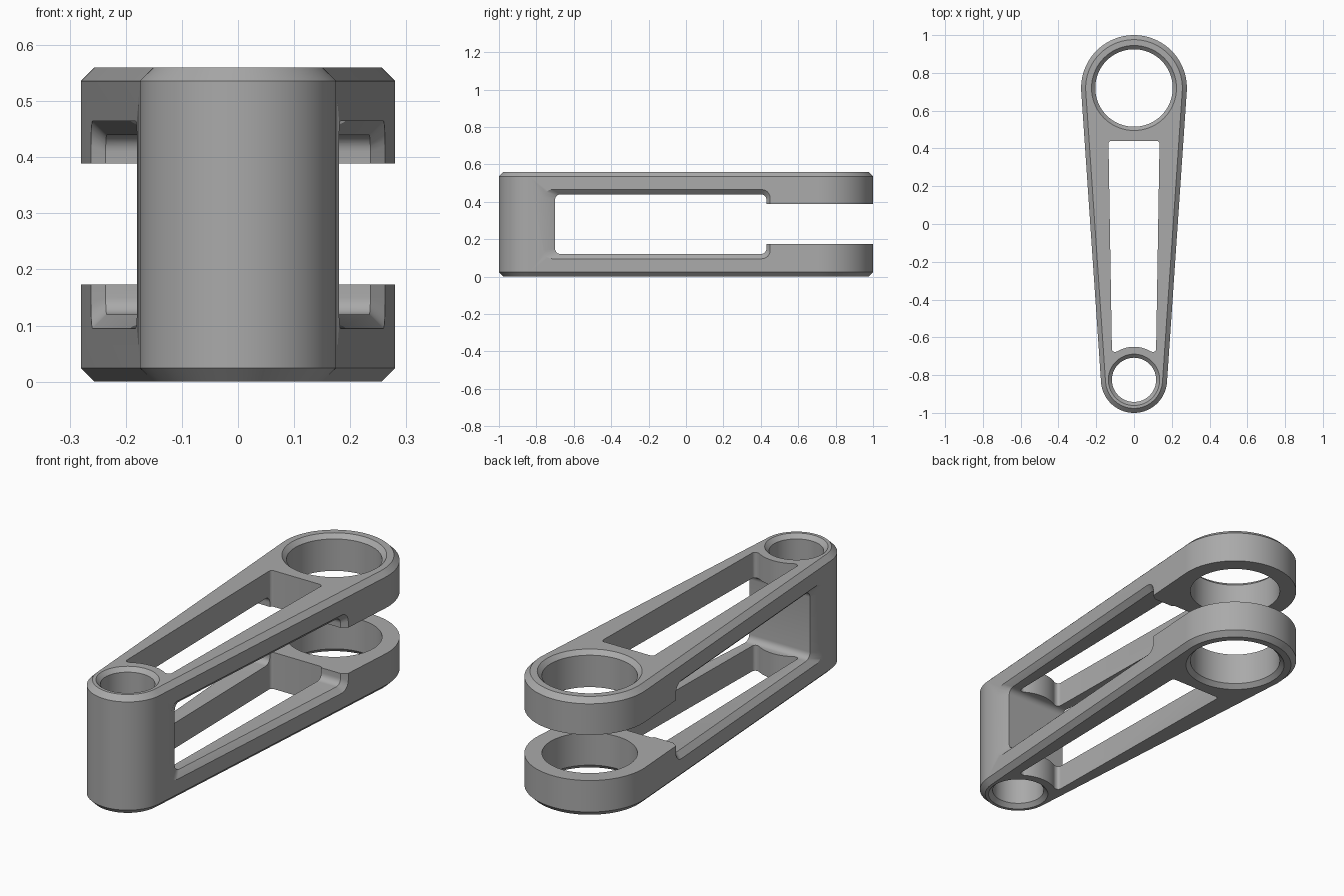
import bpy, bmesh, math

if "Cube" in bpy.data.objects:
    bpy.data.objects.remove(bpy.data.objects["Cube"])

H = 0.56                      # total height
BIG_Y, BIG_R = 0.72, 0.28     # forked end
SMALL_Y, SMALL_R = -0.825, 0.175
CH = 0.024                    # edge chamfer
TILT = math.asin((BIG_R - SMALL_R) / (BIG_Y - SMALL_Y))

def loft(name, loops):
    """Closed solid through equal-length loops of 3D points."""
    bm = bmesh.new()
    rings = [[bm.verts.new(p) for p in loop] for loop in loops]
    n = len(rings[0])
    for a, b in zip(rings, rings[1:]):
        for i in range(n):
            j = (i + 1) % n
            bm.faces.new((a[i], a[j], b[j], b[i]))
    bm.faces.new(rings[0][::-1])
    bm.faces.new(rings[-1])
    bmesh.ops.recalc_face_normals(bm, faces=bm.faces)
    me = bpy.data.meshes.new(name)
    bm.to_mesh(me)
    bm.free()
    ob = bpy.data.objects.new(name, me)
    bpy.context.collection.objects.link(ob)
    return ob

def arc(cx, cy, r, a0, a1, n):
    return [(cx + r * math.cos(a0 + (a1 - a0) * i / n),
             cy + r * math.sin(a0 + (a1 - a0) * i / n)) for i in range(n + 1)]

def outline(off):
    """Hull of the two end circles, inset by off."""
    return (arc(0, BIG_Y, BIG_R - off, -TILT, math.pi + TILT, 56) +
            arc(0, SMALL_Y, SMALL_R - off, math.pi + TILT, 2 * math.pi - TILT, 48))

def rounded_rect(x0, x1, y0, y1, r):
    q = math.pi / 2
    pts = []
    for k, (cx, cy) in enumerate([(x1 - r, y1 - r), (x0 + r, y1 - r), (x0 + r, y0 + r), (x1 - r, y0 + r)]):
        pts += arc(cx, cy, r, k * q, (k + 1) * q, 6)
    return pts

def side_x(y):
    """Half width of the tapered flank at y."""
    return (SMALL_R + math.sin(TILT) * (y - SMALL_Y)) / math.cos(TILT)

# link body with chamfered top and bottom rims
body = loft("link_arm", [[(x, y, z) for x, y in outline(o)] for o, z in
                         ((CH, 0), (0, CH), (0, H - CH), (CH, H))])
cutters = []

# pin holes with countersunk rims
for name, cy, r, c in (("big_hole", BIG_Y, 0.205, 0.02), ("small_hole", SMALL_Y, 0.117, 0.019)):
    levels = ((r + c, -0.1), (r + c, 0), (r, c), (r, H - c), (r + c, H), (r + c, H + 0.1))
    cutters.append(loft(name, [[(x, y, z) for x, y in arc(0, cy, q, 0, 2 * math.pi, 72)[:-1]]
                               for q, z in levels]))

# tapered vertical window, its front end following the small boss
q = math.pi / 2
a = math.acos(0.092 / SMALL_R)
r = 0.015
prof = (arc(0.135 - r, 0.44 - r, r, 0, q, 5) + arc(-0.135 + r, 0.44 - r, r, q, 2 * q, 5) +
        arc(-0.117 + r, -0.677 + r, r, 2 * q, 3 * q, 5) +
        arc(0, SMALL_Y, SMALL_R, math.pi - a, a, 20) +
        arc(0.117 - r, -0.677 + r, r, 3 * q, 4 * q, 5))
cutters.append(loft("top_window", [[(x, y, z) for x, y in prof] for z in (-0.1, H + 0.1)]))

# side window through both flanks, flared at the outer edges
inner = rounded_rect(-0.70, 0.43, 0.12, H - 0.12, 0.03)
outer = rounded_rect(-0.76, 0.45, 0.095, H - 0.095, 0.045)
loops = []
for prof, off, s in ((outer, 0.2, -1), (outer, 0, -1), (inner, -0.025, -1),
                     (inner, -0.025, 1), (outer, 0, 1), (outer, 0.2, 1)):
    loops.append([(s * (side_x(y) + off), y, z) for y, z in prof])
cutters.append(loft("side_window", loops))

# fork slot between the two big eyes
cutters.append(loft("fork_slot", [[(x, y, z) for x, y in ((-0.5, 0.3), (0.5, 0.3), (0.5, 1.3), (-0.5, 1.3))]
                                  for z in (0.173, H - 0.171)]))

# apply the cuts, then drop the cutters
bpy.context.view_layer.objects.active = body
for c in cutters:
    c.hide_render = True
    m = body.modifiers.new(c.name, 'BOOLEAN')
    m.operation = 'DIFFERENCE'
    m.solver = 'EXACT'
    m.object = c
    bpy.ops.object.modifier_apply(modifier=m.name)
for c in cutters:
    bpy.data.objects.remove(c)

# plain grey metal
mat = bpy.data.materials.new("grey_metal")
mat.diffuse_color = (0.4, 0.4, 0.4, 1)
mat.use_nodes = True
mat.node_tree.nodes["Principled BSDF"].inputs["Base Color"].default_value = mat.diffuse_color
body.data.materials.clear()
body.data.materials.append(mat)
bpy.ops.object.select_all(action='DESELECT')
body.select_set(True)
bpy.ops.object.shade_smooth_by_angle(angle=math.radians(25))
